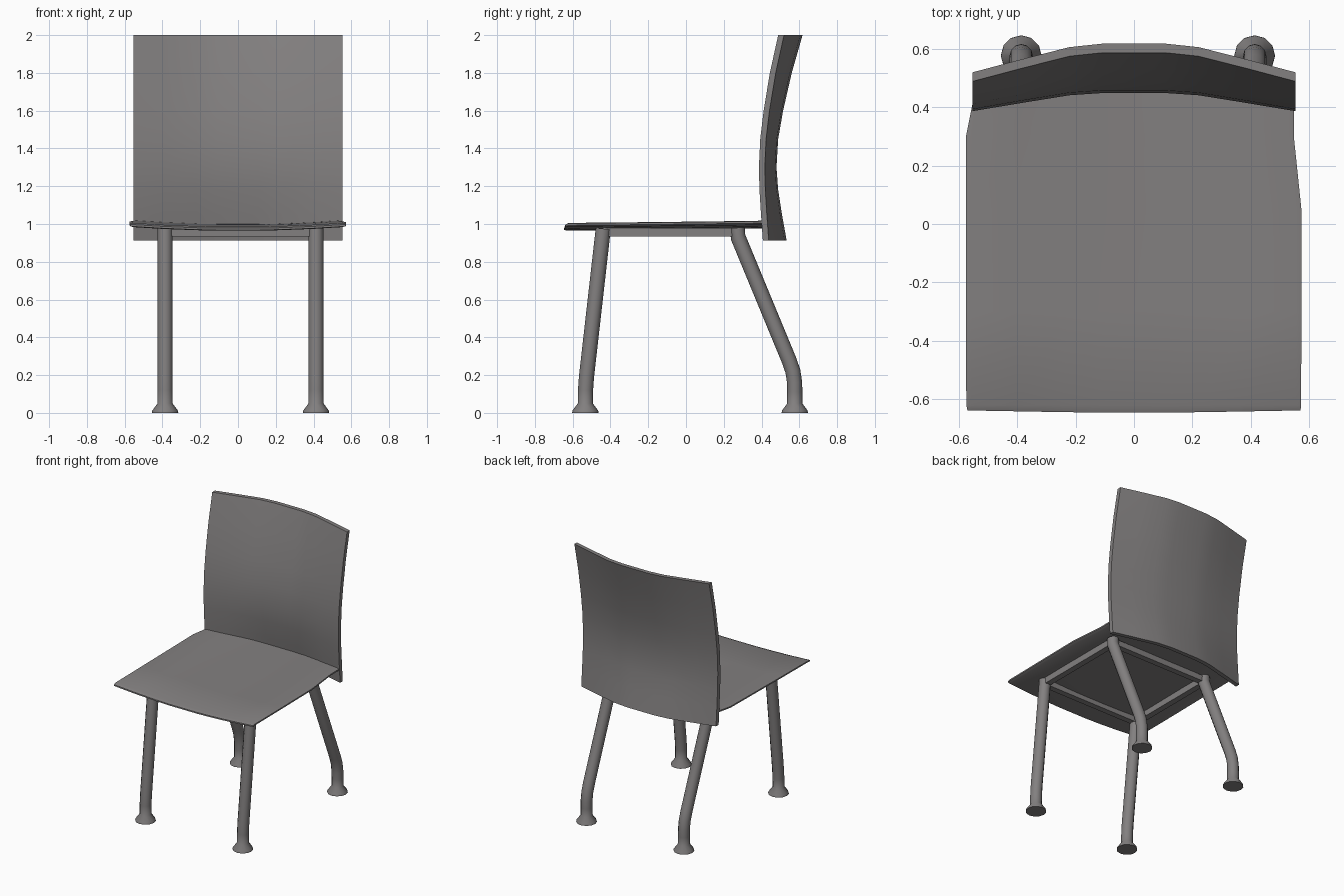
import bpy, bmesh, math
from mathutils import Vector

if "Cube" in bpy.data.objects:
    bpy.data.objects.remove(bpy.data.objects["Cube"])

# Dark grey finish used on every part
dark = bpy.data.materials.new("dark_grey")
dark.diffuse_color = (.225, .215, .215, 1)
dark.use_nodes = True
dark.node_tree.nodes["Principled BSDF"].inputs["Base Color"].default_value = dark.diffuse_color


def finish(name, bm, angle=35):
    bmesh.ops.recalc_face_normals(bm, faces=bm.faces)
    mesh = bpy.data.meshes.new(name)
    bm.to_mesh(mesh)
    bm.free()
    mesh.materials.append(dark)
    obj = bpy.data.objects.new(name, mesh)
    bpy.context.collection.objects.link(obj)
    bpy.ops.object.select_all(action='DESELECT')
    bpy.context.view_layer.objects.active = obj
    obj.select_set(True)
    bpy.ops.object.shade_smooth_by_angle(angle=math.radians(angle))
    return obj


def slab(name, rows):
    """Closed curved panel; rows hold (face point, opposite face point) pairs."""
    bm = bmesh.new()
    grid = [[[bm.verts.new(p) for p in pair] for pair in row] for row in rows]
    n, m = len(grid), len(grid[0])
    for i in range(n - 1):
        for j in range(m - 1):
            for s in (0, 1):
                bm.faces.new([grid[i][j][s], grid[i + 1][j][s],
                              grid[i + 1][j + 1][s], grid[i][j + 1][s]])
    rim = ([(0, j) for j in range(m)] + [(i, m - 1) for i in range(1, n)]
           + [(n - 1, j) for j in range(m - 2, -1, -1)]
           + [(i, 0) for i in range(n - 2, 0, -1)])
    for (a, b), (c, d) in zip(rim, rim[1:] + rim[:1]):
        bm.faces.new([grid[a][b][0], grid[c][d][0], grid[c][d][1], grid[a][b][1]])
    return finish(name, bm)


def leg(name, x, path, sides=12):
    """Round tube swept along (y, z, radius) points, flaring into the foot."""
    bm = bmesh.new()
    rings = []
    for k, (y, z, r) in enumerate(path):
        a, b = path[max(k - 1, 0)], path[min(k + 1, len(path) - 1)]
        t = Vector((0, b[0] - a[0], b[1] - a[1])).normalized()
        side = Vector((0, -t.z, t.y))
        rings.append([bm.verts.new(Vector((x, y, z))
                      + r * math.cos(q) * Vector((1, 0, 0)) + r * math.sin(q) * side)
                      for q in (2 * math.pi * i / sides for i in range(sides))])
    for lo, hi in zip(rings, rings[1:]):
        for i in range(sides):
            j = (i + 1) % sides
            bm.faces.new([lo[i], lo[j], hi[j], hi[i]])
    bm.faces.new(rings[0])
    bm.faces.new(rings[-1])
    return finish(name, bm, 60)


def box(name, lo, hi):
    bm = bmesh.new()
    bmesh.ops.create_cube(bm, size=1)
    for v in bm.verts:
        v.co = [(l + h) / 2 + c * (h - l) for l, h, c in zip(lo, hi, v.co)]
    return finish(name, bm)


# Shared sideways bow: 0 in the middle, 1 at the edges
COLS = [(-1, 1), (-0.7, .55), (-0.4, .12), (-0.2, 0), (0.2, 0), (0.4, .12), (0.7, .55), (1, 1)]

# Backrest: (z, front y at the edges, depth of bow)
back = [(0.912, .407, .095), (1.05, .397, .08), (1.18, .389, .068), (1.3, .386, .062),
        (1.45, .393, .064), (1.6, .411, .072), (1.8, .444, .085), (2.0, .488, .098)]
slab("backrest", [[(Vector((u * .553, y + d * (1 - w), z)),
                    Vector((u * .553, y + d * (1 - w) + .031, z)))
                   for u, w in COLS] for z, y, d in back])

# Seat: (y, left half width, right half width, middle top z)
seat = [(-.645, .57, .57, .981), (-.62, .574, .572, .986), (-.3, .575, .573, .989),
        (.05, .575, .573, .993), (.3, .575, .547, .996), (.41, .553, .547, .998)]
SEAT_COLS = [(-1, 1), (-.97, .95)] + COLS[1:-1] + [(.97, .95), (1, 1)]
rows = []
for k, (y, left, right, z) in enumerate(seat):
    row = []
    for u, w in SEAT_COLS:
        x = u * (left if u < 0 else right)
        yy = y + (.07 * (1 - w) if k == len(seat) - 1 else 0) + (.007 * w if k == 0 else 0)
        zz = z + .021 * u * u
        rim = abs(u) == 1 or k == 0
        row.append((Vector((x, yy, zz - (.004 if rim else 0))),
                    Vector((x, yy, zz - (.014 if rim else .022)))))
    rows.append(row)
slab("seat", rows)

# Legs with flared feet
FRONT = [(-.438, .975, .04), (-.527, .19, .04), (-.532, .12, .04),
         (-.533, .05, .04), (-.533, .012, .068), (-.533, 0, .07)]
REAR = [(.272, .98, .04), (.276, .93, .04), (.545, .28, .04), (.566, .22, .04),
        (.575, .16, .04), (.576, .11, .04), (.576, .05, .04), (.576, .012, .068), (.576, 0, .07)]
LEFT, RIGHT = -.386, .413
for label, x in (("left", LEFT), ("right", RIGHT)):
    leg(f"front_leg_{label}", x, FRONT)
    leg(f"rear_leg_{label}", x, REAR)
    box(f"side_rail_{label}", (x - .022, -.44, .933), (x + .022, .275, .98))

# Cross rails under the seat
for label, y in (("front", -.438), ("rear", .272)):
    box(f"cross_rail_{label}", (LEFT, y - .022, .933), (RIGHT, y + .022, .975))
